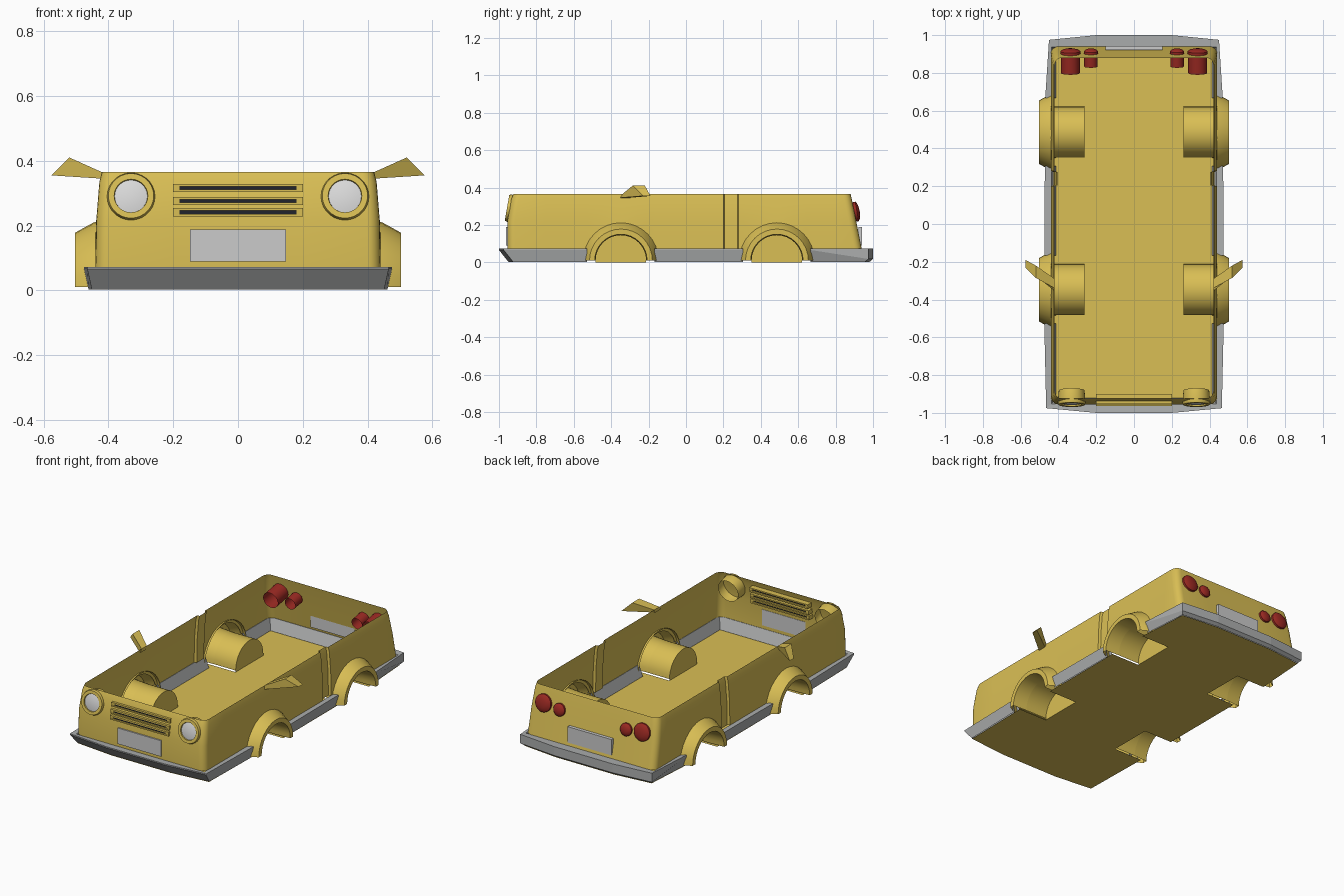
import bpy, bmesh, math
from mathutils import Matrix, Vector

if "Cube" in bpy.data.objects:
    bpy.data.objects.remove(bpy.data.objects["Cube"])


def mat(name, rgb):
    m = bpy.data.materials.new(name)
    m.diffuse_color = (*rgb, 1)
    m.use_nodes = True
    m.node_tree.nodes["Principled BSDF"].inputs["Base Color"].default_value = m.diffuse_color
    return m


YELLOW = mat("yellow paint", (0.70, 0.52, 0.09))
GREY = mat("bumper grey", (0.42, 0.43, 0.43))
PLATE = mat("plate grey", (0.60, 0.60, 0.60))
LENS = mat("lens white", (0.70, 0.70, 0.70))
RED = mat("lamp red", (0.32, 0.022, 0.016))
DARK = mat("grille dark", (0.015, 0.017, 0.025))

WHEELS = (-0.348, 0.486)
ARCH_R, ARCH_Z = 0.18, 0.015


def finish(name, bm, material, smooth=True):
    bmesh.ops.remove_doubles(bm, verts=bm.verts, dist=1e-5)
    bmesh.ops.recalc_face_normals(bm, faces=bm.faces)
    me = bpy.data.meshes.new(name)
    bm.to_mesh(me)
    bm.free()
    me.materials.append(material)
    ob = bpy.data.objects.new(name, me)
    bpy.context.collection.objects.link(ob)
    if smooth:
        bpy.ops.object.select_all(action='DESELECT')
        ob.select_set(True)
        bpy.context.view_layer.objects.active = ob
        bpy.ops.object.shade_smooth_by_angle(angle=math.radians(28))
    return ob


def loft(bm, columns, skip=lambda i: False):
    """Join neighbouring columns of points with quads."""
    rows = [[bm.verts.new(p) for p in c] for c in columns]
    for i, (a, b) in enumerate(zip(rows, rows[1:])):
        if not skip(i):
            for k in range(len(a) - 1):
                bm.faces.new((a[k], b[k], b[k + 1], a[k + 1]))


def mirrored(cols):
    return [[(-x, y, z) for x, y, z in c] for c in cols]


def box(name, lo, hi, material):
    bm = bmesh.new()
    bmesh.ops.create_cube(bm, size=1)
    for v in bm.verts:
        v.co = Vector([l + (c + 0.5) * (h - l) for c, l, h in zip(v.co, lo, hi)])
    return finish(name, bm, material, False)


def lathe_y(name, profile, centre, tilt, material, n=28):
    """Spin (radius, y) points about the y axis."""
    bm = bmesh.new()
    loft(bm, [[(r * math.cos(t), y, r * math.sin(t)) for r, y in profile]
              for t in (2 * math.pi * i / n for i in range(n + 1))])
    bmesh.ops.dissolve_degenerate(bm, dist=1e-6, edges=bm.edges)
    bm.transform(Matrix.Translation(centre) @ Matrix.Rotation(tilt, 4, 'X'))
    return finish(name, bm, material)


# Body shell: open sheet with rounded corners, arch cut-outs and pillar grooves
R = 0.04
path = [(0, -0.955), (0.2, -0.955)]
path += [(0.40 + R * math.sin(a), -0.915 - R * math.cos(a))
         for a in (math.radians(18 * i) for i in range(6))]
side = [0.20, 0.205, 0.275, 0.28, 0.0, -0.75, 0.8]
for c in WHEELS:
    side += [c + ARCH_R * math.cos(math.pi * i / 18) for i in range(19)]
path += [(0.44, y) for y in sorted(side)]
path += [(0.40 + R * math.cos(a), 0.90 + R * math.sin(a))
         for a in (math.radians(18 * i) for i in range(6))]
path += [(0.2, 0.94), (0, 0.94)]
# height, width scale, front shift, rear shift
LEVELS = ((0.07, 1, 0, 0), (0.22, 0.993, 0, -0.03), (0.335, 0.972, 0.02, -0.053),
          (0.365, 0.955, 0.032, -0.06))
columns = []
for x, y in path:
    col = []
    for k, (z, s, f, r) in enumerate(LEVELS):
        if k == 0:
            for c in WHEELS:
                d = ARCH_R ** 2 - (y - c) ** 2
                if d > 0:
                    z = max(z, ARCH_Z + math.sqrt(d))
        px = x * s - (0.015 if 0.202 < y < 0.278 and x > 0.43 else 0)
        col.append((px, y + (f if y < -0.9 else r if y > 0.85 else 0), z))
    columns.append(col)
bm = bmesh.new()
loft(bm, columns)
loft(bm, mirrored(columns))
finish("body_shell", bm, YELLOW)


# Bumper skirt, interrupted at the wheel arches
def clamp(v, a, b):
    return max(a, min(b, v))


skirt = [(0, -1.0), (0.2, -1.0), (0.465, -0.975), (0.475, WHEELS[0] - 0.18),
         (0.475, WHEELS[0] + 0.18), (0.472, WHEELS[1] - 0.18),
         (0.47, WHEELS[1] + 0.18), (0.45, 0.975), (0.2, 1.0), (0, 1.0)]
cols = []
for x, y in skirt:
    bx = x - 0.014 if x > 0.3 else x
    by = y + 0.05 if y < -0.9 else y - 0.018 if y > 0.9 else y
    cols.append([(min(x, 0.412), clamp(y, -0.92, 0.905), 0.004),
                 (min(x, 0.438), clamp(y, -0.953, 0.938), 0.07),
                 (x, y, 0.073), (x, y, 0.066 if y < 0.9 else 0.018), (bx, by, 0.003)])
bm = bmesh.new()
for c in (cols, mirrored(cols)):
    loft(bm, c, lambda i: i in (3, 5))
finish("bumper_skirt", bm, GREY, False)

# Floor with notches for the wheel wells
rows = [(-0.95, 0.2), (-0.925, 0.45)]
for c in WHEELS:
    rows += [(c - 0.135, 0.458), (c - 0.135, 0.262), (c + 0.135, 0.262), (c + 0.135, 0.458)]
rows += [(0.957, 0.436), (0.982, 0.2)]
bm = bmesh.new()
for (y0, w0), (y1, w1) in zip(rows, rows[1:]):
    if y1 > y0:
        bm.faces.new([bm.verts.new(p) for p in
                      ((-w0, y0, 0), (w0, y0, 0), (w1, y1, 0), (-w1, y1, 0))])
finish("floor", bm, YELLOW, False)

# Wheel wells and flared arches
FLARE = ((0.425, 0.205), (0.445, 0.2), (0.503, 0.168), (0.503, 0.14), (0.41, 0.135))
for c in WHEELS:
    end = "front" if c < 0 else "rear"
    for s, label in ((1, "right"), (-1, "left")):
        angles = [math.pi * i / 16 for i in range(17)]

        def ring(x, r, a):
            return (s * x, c + r * math.cos(a), 0.01 + r * math.sin(a))

        bm = bmesh.new()
        loft(bm, [[ring(x, r, a) for x, r in FLARE] for a in angles])
        finish(f"{end}_{label}_arch_flare", bm, YELLOW)
        bm = bmesh.new()
        loft(bm, [[ring(0.41, 0.135, a), ring(0.262, 0.135, a)] for a in angles])
        bm.faces.new([bm.verts.new(ring(0.262, 0.135, a)) for a in angles]
                     + [bm.verts.new((s * 0.262, c - 0.135, 0)),
                        bm.verts.new((s * 0.262, c + 0.135, 0))])
        finish(f"{end}_{label}_wheel_well", bm, YELLOW)

# Lamps and mirrors on both sides
for s, label in ((1, "right"), (-1, "left")):
    lathe_y(f"{label}_headlight_ring",
            ((0.068, 0.065), (0.074, 0.0), (0.07, -0.012), (0.052, -0.012), (0.05, 0.0)),
            (s * 0.33, -0.945, 0.29), math.radians(-10), YELLOW)
    lathe_y(f"{label}_headlight_lens", ((0.052, -0.004), (0.03, -0.009), (0.0, -0.010)),
            (s * 0.33, -0.945, 0.29), math.radians(-10), LENS)
    for size, x, z, r, depth in (("large", 0.337, 0.27, 0.053, 0.105),
                                 ("small", 0.228, 0.257, 0.038, 0.07)):
        lathe_y(f"{label}_{size}_tail_lamp",
                ((r * 0.94, -depth), (r * 0.94, 0), (r, 0.0), (r, 0.012), (r * 0.8, 0.02),
                 (r * 0.45, 0.025), (0, 0.027)),
                (s * x, 0.902, z), math.radians(10), RED)
    bm = bmesh.new()
    front = [(0.42, -0.34, 0.365), (0.52, -0.285, 0.41), (0.575, -0.23, 0.355), (0.42, -0.355, 0.345)]
    back = [(0.42, -0.29, 0.365), (0.52, -0.22, 0.41), (0.575, -0.19, 0.355), (0.42, -0.30, 0.345)]
    f, b = ([bm.verts.new((s * x, y, z)) for x, y, z in q] for q in (front, back))
    bm.faces.new(f)
    bm.faces.new(b[::-1])
    for i in range(4):
        j = (i + 1) % 4
        bm.faces.new((f[i], b[i], b[j], f[j]))
    finish(f"{label}_mirror", bm, YELLOW, False)

# Grille: three louvres with dark slits
for i, (z, y) in enumerate(((0.316, -0.941), (0.276, -0.948), (0.241, -0.954))):
    for dz in (-0.009, 0.009):
        box(f"grille_bar_{i}", (-0.2, y - 0.01, z + dz - 0.004), (0.2, y + 0.04, z + dz + 0.004), YELLOW)
    for s in (-1, 1):
        box(f"grille_end_{i}", (s * 0.19 - 0.01, y - 0.008, z - 0.009),
            (s * 0.19 + 0.01, y + 0.038, z + 0.009), YELLOW)
    box(f"grille_slit_{i}", (-0.18, y - 0.004, z - 0.006), (0.18, y + 0.03, z + 0.006), DARK)

# Number plates
box("front_plate", (-0.148, -0.963, 0.09), (0.148, -0.953, 0.188), PLATE)
box("rear_plate", (-0.15, 0.922, 0.09), (0.15, 0.942, 0.188), PLATE)
